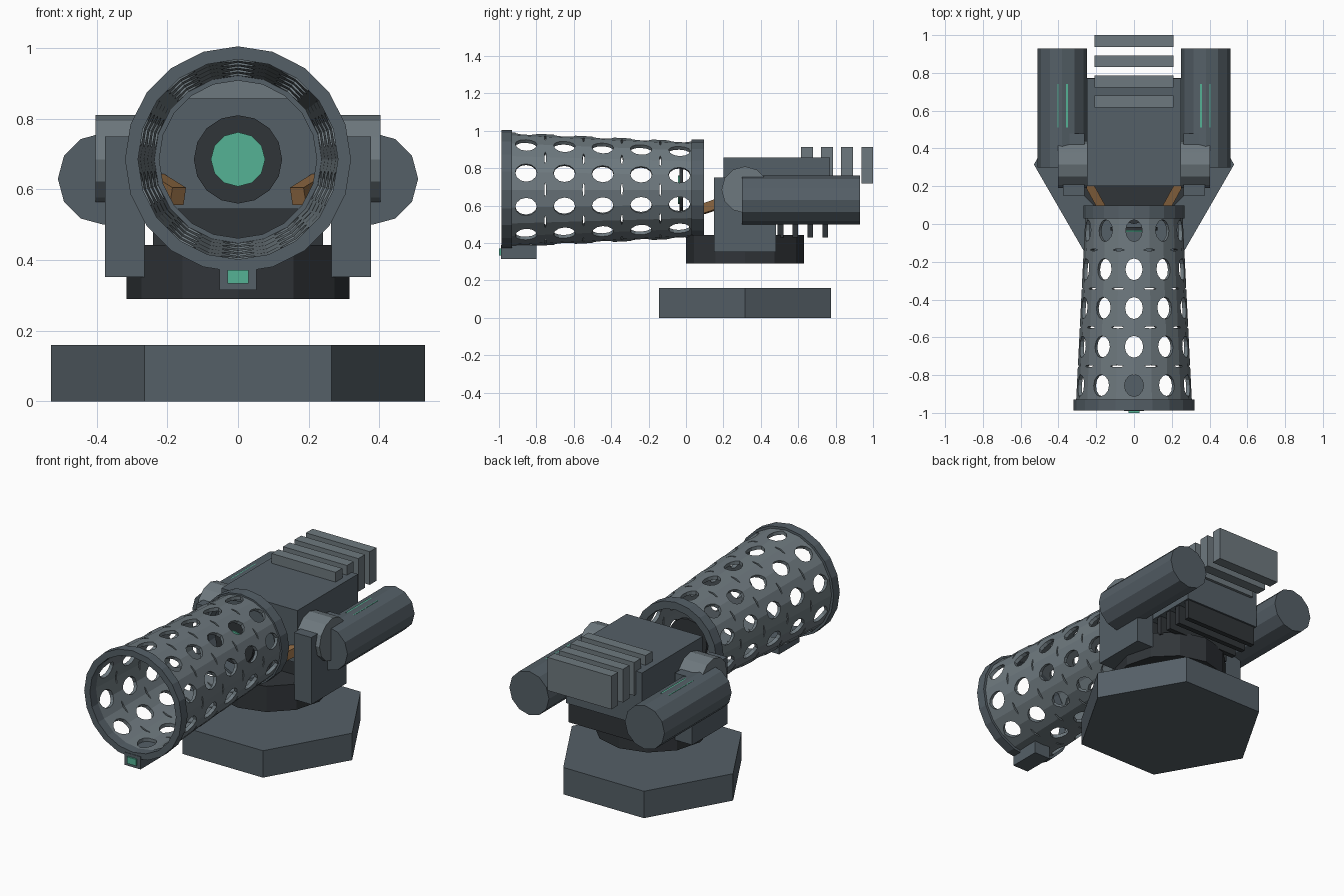
import bpy, bmesh
from math import sin, cos, pi, radians
from mathutils import Vector

if "Cube" in bpy.data.objects:
    bpy.data.objects.remove(bpy.data.objects["Cube"])

def mat(name, r, g, b):
    m = bpy.data.materials.new(name)
    m.diffuse_color = (r, g, b, 1)
    m.use_nodes = True
    m.node_tree.nodes["Principled BSDF"].inputs["Base Color"].default_value = m.diffuse_color
    return m

SLATE = mat("slate", .09, .115, .135)
LIGHT = mat("light_slate", .155, .19, .21)
DARK = mat("dark", .03, .035, .04)
GREEN = mat("green_glow", .09, .45, .30)
COPPER = mat("copper", .27, .14, .055)

def finish(name, bm, m=None):
    bmesh.ops.recalc_face_normals(bm, faces=bm.faces)
    me = bpy.data.meshes.new(name)
    bm.to_mesh(me)
    bm.free()
    ob = bpy.data.objects.new(name, me)
    bpy.context.collection.objects.link(ob)
    if m:
        me.materials.append(m)
    return ob

def bridge(bm, a, b):
    n = len(a)
    for i in range(n):
        j = (i + 1) % n
        bm.faces.new((a[i], a[j], b[j], b[i]))

def solid(bm, a, b):
    """Closed prism between two matching point loops."""
    va, vb = [bm.verts.new(p) for p in a], [bm.verts.new(p) for p in b]
    bridge(bm, va, vb)
    bm.faces.new(va)
    bm.faces.new(vb)

def box(name, x, y, z, m):
    bm = bmesh.new()
    loop = lambda h: [(x[0], y[0], h), (x[1], y[0], h), (x[1], y[1], h), (x[0], y[1], h)]
    solid(bm, loop(z[0]), loop(z[1]))
    return finish(name, bm, m)

def ring(n, r, w, axis, c):
    pts = []
    for i in range(n):
        u, v = c[0] + r * cos(2 * pi * i / n), c[1] + r * sin(2 * pi * i / n)
        pts.append({'X': (w, u, v), 'Y': (u, w, v), 'Z': (u, v, w)}[axis])
    return pts

def prism(name, n, r, w, axis, c, m):
    bm = bmesh.new()
    solid(bm, ring(n, r, w[0], axis, c), ring(n, r, w[1], axis, c))
    return finish(name, bm, m)

CZ = 0.685  # barrel axis height

def sleeve(name, profile, m, n=20):
    """Hollow turned part along y from a closed (radius, y) profile."""
    bm = bmesh.new()
    loops = [[bm.verts.new(p) for p in ring(n, r, y, 'Y', (0, CZ))] for r, y in profile]
    for k in range(len(loops)):
        bridge(bm, loops[k - 1], loops[k])
    return finish(name, bm, m)

# Base and turntable
prism("base", 6, .53, (0, .16), 'Z', (0, .315), SLATE)
prism("turntable", 12, .315, (.29, .443), 'Z', (0, .315), DARK)

# Body with rear cooling fins and underside slats
box("body", (-.25, .25), (.2, .77), (.545, .857), SLATE)
for i in range(4):
    y = .616 + .107 * i
    box("cooling_fin", (-.21, .21), (y, y + .063), (.718, .915), LIGHT)
for i in range(7):
    y = .25 + .08 * i
    box("underside_slat", (-.24, .24), (y, y + .03), (.43, .56), DARK)

# Paired side parts: yoke arms, pivots, canisters, struts
for s in (-1, 1):
    span = lambda a, b: tuple(sorted((s * a, s * b)))
    box("yoke_arm", span(.263, .377), (.15, .48), (.352, .75), SLATE)
    prism("pivot", 12, .125, span(.25, .403), 'X', (.315, CZ), LIGHT)
    prism("canister", 12, .13, (.30, .93), 'Y', (s * .38, .63), SLATE)
    box("canister_light", span(.35, .406), (.51, .74), (.70, .7545), GREEN)
    bm = bmesh.new()
    p, q = Vector((s * .25, .23, .63)), Vector((s * .17, .085, .58))
    d = (q - p).normalized()
    u = d.cross(Vector((0, 0, 1))).normalized() * .022
    v = d.cross(u).normalized() * .026
    solid(bm, *[[c + u + v, c + u - v, c - u - v, c - u + v] for c in (p, q)])
    finish("strut", bm, COPPER)

# Perforated barrel shroud
Y0, Y1, R0, R1 = -.96, .06, .3075, .2565
shroud = sleeve("barrel_shroud", [(R0, Y0), (R1, Y1), (R1 - .021, Y1), (R0 - .021, Y0)], LIGHT)
cut = bmesh.new()

def punch(y, deg, half_t, half_y, n):
    r = R0 + (R1 - R0) * (y - Y0) / (Y1 - Y0)
    a = radians(deg)
    out, tan = Vector((cos(a), 0, sin(a))), Vector((-sin(a), 0, cos(a)))
    loops = []
    for h in (r - .07, r + .05):
        c = Vector((0, y, CZ)) + out * h
        loops.append([c + tan * (half_t * r * cos(2 * pi * i / n))
                      + Vector((0, half_y * sin(2 * pi * i / n), 0)) for i in range(n)])
    solid(cut, *loops)

for row in range(5):
    for k in range(10):
        punch(-.855 + .205 * row, 18 + 36 * k, .167, .058, 12)
        if row < 4:
            punch(-.7525 + .205 * row, 36 * k, .125, .005, 8)
cutter = finish("shroud_cutter", cut)
cutter.hide_render = True
cutter.display_type = 'WIRE'
mod = shroud.modifiers.new("holes", 'BOOLEAN')
mod.operation = 'DIFFERENCE'
mod.solver = 'EXACT'
mod.object = cutter

# Barrel end rings
sleeve("muzzle_ring", [(.32, -.987), (.32, -.93), (.283, -.93), (.283, -.987)], SLATE)
sleeve("rear_ring", [(.268, .03), (.268, .097), (.223, .097), (.223, .03)], SLATE)

# Lens inside the barrel
prism("lens_housing", 16, .125, (-.035, -.017), 'Y', (0, CZ), DARK)
prism("lens", 12, .077, (-.042, -.03), 'Y', (0, CZ), GREEN)

# Sensor under the muzzle
box("sensor", (-.052, .052), (-.99, -.8), (.315, .39), SLATE)
box("sensor_light", (-.03, .03), (-1.0, -.98), (.333, .372), GREEN)
